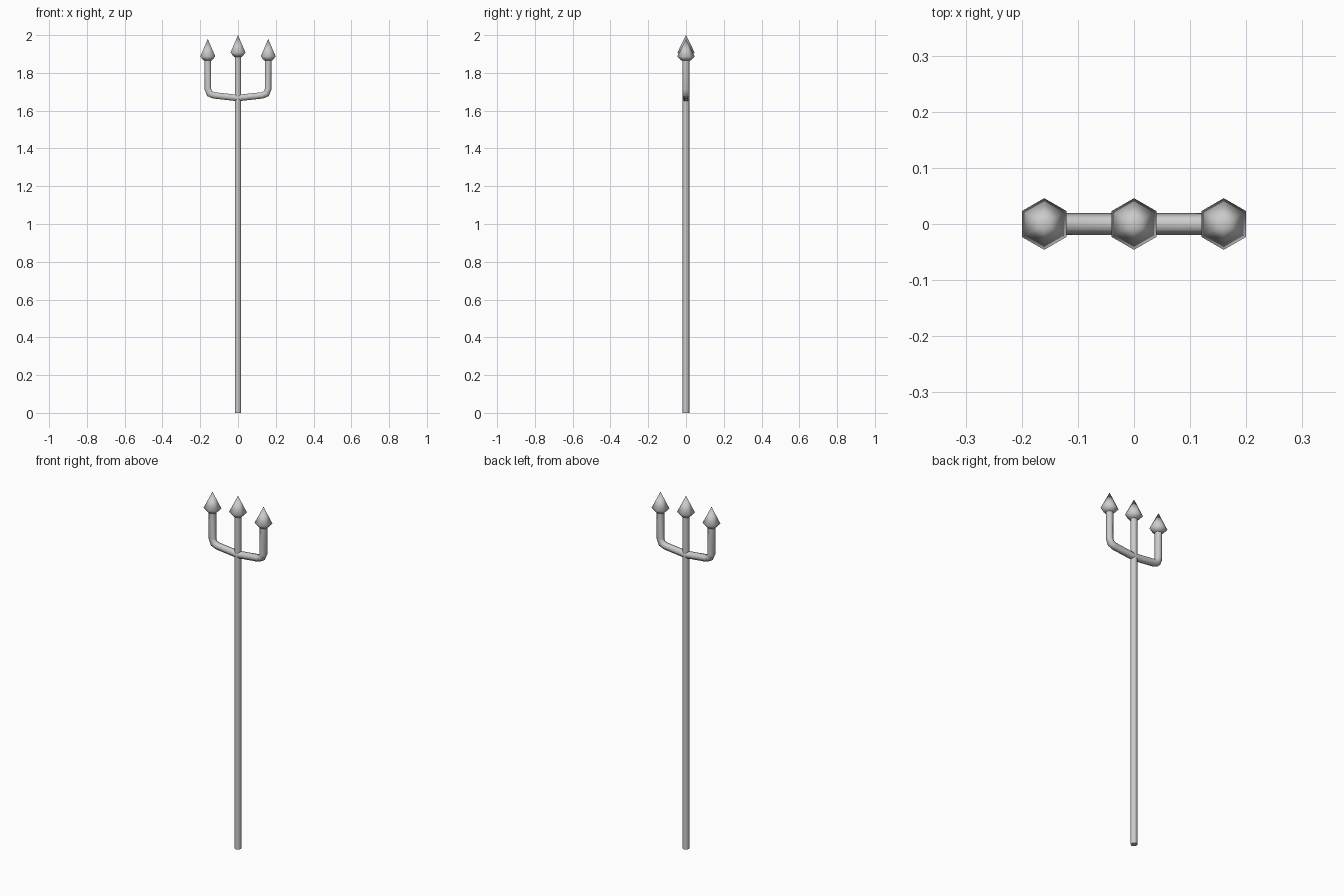
import bpy, bmesh, math
from mathutils import Vector

if "Cube" in bpy.data.objects:
    bpy.data.objects.remove(bpy.data.objects["Cube"])

SIDES = 6


def finish(name, bm):
    bmesh.ops.recalc_face_normals(bm, faces=bm.faces)
    me = bpy.data.meshes.new(name)
    bm.to_mesh(me)
    bm.free()
    ob = bpy.data.objects.new(name, me)
    bpy.context.collection.objects.link(ob)
    bpy.ops.object.select_all(action='DESELECT')
    ob.select_set(True)
    bpy.context.view_layer.objects.active = ob
    bpy.ops.object.shade_smooth_by_angle(angle=math.radians(63))
    return ob


def sweep(name, path, radii):
    """Six-sided tube along an (x, z) path, with mitred bends and corners facing +-y."""
    pts = [Vector((x, 0, z)) for x, z in path]
    bm = bmesh.new()
    rings = []
    for i, p in enumerate(pts):
        a = (p - pts[max(i - 1, 0)]).normalized()
        b = (pts[min(i + 1, len(pts) - 1)] - p).normalized()
        t = (a + b).normalized()
        side = Vector((0, 1, 0)).cross(t)
        mitre = 1 / max(t.dot(b if b.length else a), 0.5)
        ring = []
        for k in range(SIDES):
            ang = 2 * math.pi * k / SIDES
            ring.append(bm.verts.new(p + radii[i] * (
                Vector((0, math.cos(ang), 0)) + side * math.sin(ang) * mitre)))
        rings.append(ring)
    for r, s in zip(rings, rings[1:]):
        for k in range(SIDES):
            j = (k + 1) % SIDES
            bm.faces.new((r[k], r[j], s[j], s[k]))
    bm.faces.new(rings[0])
    bm.faces.new(rings[-1])
    bmesh.ops.remove_doubles(bm, verts=bm.verts, dist=1e-4)
    return finish(name, bm)


def spear_tip(name, x, top):
    # tapered underside, then a long point
    sweep(name, [(x, top - 0.115), (x, top - 0.093), (x, top)],
          [0.025, 0.046, 0.00001])


# Long shaft, running up into the middle prong
sweep("shaft", [(0, 0), (0, 1.90)], [0.018] * 2)

# Side prongs: one bent tube running from tip to tip
right = [(0, 1.667), (0.128, 1.681), (0.15, 1.690), (0.16, 1.715), (0.16, 1.88)]
left = [(-x, z) for x, z in reversed(right[1:])]
fork = left + right
sweep("fork", fork, [0.0195] * len(fork))

# Three pointed tips
spear_tip("middle_tip", 0, 2.0)
for label, s in (("left", -1), ("right", 1)):
    spear_tip(label + "_tip", s * 0.16, 1.98)
